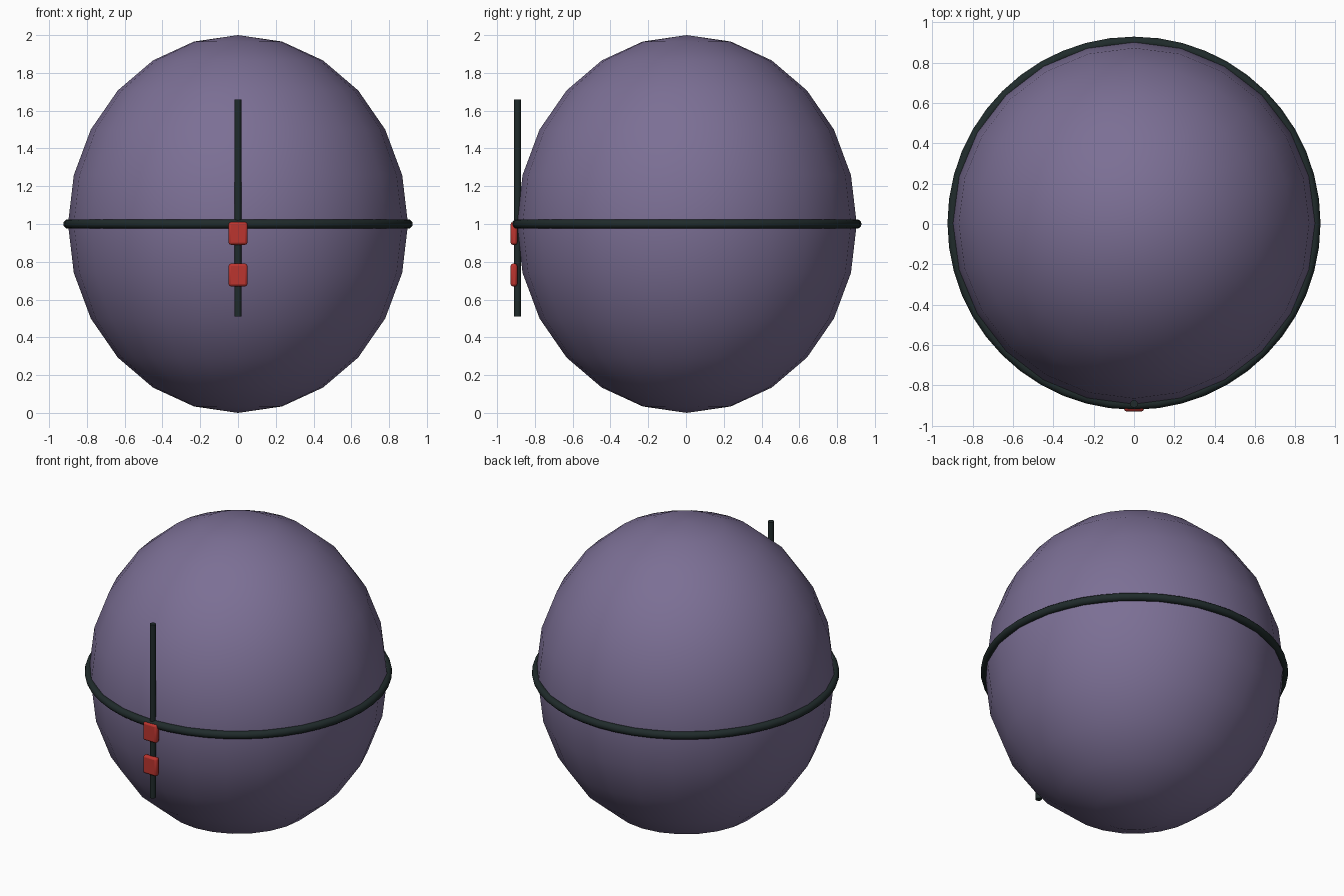
import bpy, math

if "Cube" in bpy.data.objects:
    bpy.data.objects.remove(bpy.data.objects["Cube"])

YC = 0.004  # body centre in y; the zip pulls stick out at the front


def material(name, rgb):
    m = bpy.data.materials.new(name)
    m.diffuse_color = (*rgb, 1)
    m.use_nodes = True
    m.node_tree.nodes["Principled BSDF"].inputs["Base Color"].default_value = m.diffuse_color
    return m


PURPLE = material("muted purple", (0.2, 0.16, 0.3))
DARK = material("dark green grey", (0.014, 0.024, 0.024))
RED = material("red", (0.5, 0.035, 0.028))


def finish(name, mat, angle=40):
    ob = bpy.context.object
    ob.name = name
    ob.data.materials.append(mat)
    bpy.ops.object.transform_apply(location=False, rotation=False, scale=True)
    bpy.ops.object.shade_smooth_by_angle(angle=math.radians(angle))
    return ob


# Egg-shaped body
bpy.ops.mesh.primitive_uv_sphere_add(segments=24, ring_count=12, radius=1, location=(0, YC, 1))
bpy.context.object.scale = (0.9, 0.9, 1)
finish("body", PURPLE)

# Band around the middle
bpy.ops.mesh.primitive_torus_add(major_segments=48, minor_segments=12, major_radius=0.9,
                                 minor_radius=0.025, location=(0, YC, 1))
finish("middle_band", DARK)

# Upright rod on the front
bpy.ops.mesh.primitive_cylinder_add(vertices=12, radius=0.019, depth=1.15, location=(0, -0.892, 1.085))
finish("front_rod", DARK)

# Two rounded clasps on the rod
for name, z in (("upper_clasp", 0.95), ("lower_clasp", 0.73)):
    bpy.ops.mesh.primitive_cube_add(size=1, location=(0, -0.911, z))
    bpy.context.object.scale = (0.1, 0.036, 0.12)
    ob = finish(name, RED)
    bevel = ob.modifiers.new("rounded edges", 'BEVEL')
    bevel.width = 0.012
    bevel.segments = 2
